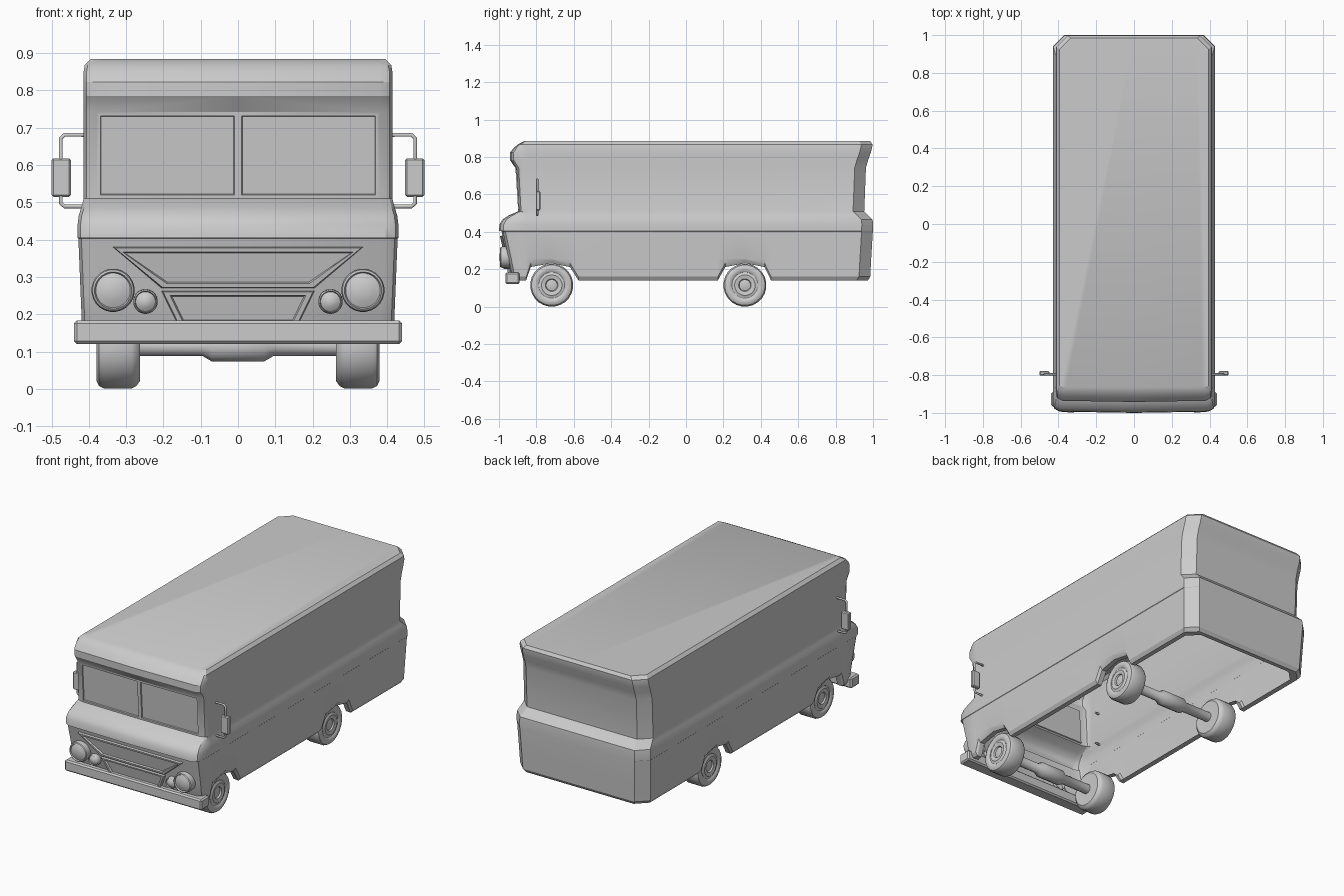
import bpy, bmesh, math
from mathutils import Vector

if "Cube" in bpy.data.objects:
    bpy.data.objects.remove(bpy.data.objects["Cube"])


def finish(bm, name, mirror=True, angle=32):
    bmesh.ops.remove_doubles(bm, verts=bm.verts, dist=1e-5)
    bmesh.ops.recalc_face_normals(bm, faces=bm.faces)
    me = bpy.data.meshes.new(name)
    bm.to_mesh(me)
    bm.free()
    ob = bpy.data.objects.new(name, me)
    bpy.context.collection.objects.link(ob)
    if mirror:
        ob.modifiers.new("mirror", 'MIRROR').use_clip = True
    bpy.ops.object.select_all(action='DESELECT')
    ob.select_set(True)
    bpy.context.view_layer.objects.active = ob
    bpy.ops.object.shade_smooth_by_angle(angle=math.radians(angle))
    return ob


def bridge(bm, rows, closed=False):
    rows = [[bm.verts.new(p) for p in r] for r in rows]
    faces = []
    for a, b in zip(rows, rows[1:]):
        n = len(a)
        faces.append([bm.faces.new((a[i], a[(i + 1) % n], b[(i + 1) % n], b[i]))
                      for i in range(n if closed else n - 1)])
    return rows, faces


def lathe(name, profile, centre, axis, n=24):
    """profile: (distance along axis, radius)"""
    bm = bmesh.new()
    cx, cy, cz = centre
    rows = []
    for t, r in profile:
        row = []
        for i in range(n):
            a = 2 * math.pi * (i + .5) / n
            u, v = r * math.cos(a), r * math.sin(a)
            row.append((cx + t, cy + u, cz + v) if axis == 'x' else (cx + u, cy - t, cz + v))
        rows.append(row)
    bridge(bm, rows, True)
    return finish(bm, name)


def box(name, lo, hi, bevel, mirror=True):
    bm = bmesh.new()
    bmesh.ops.create_cube(bm, size=1)
    lo, hi = Vector(lo), Vector(hi)
    for v in bm.verts:
        v.co = Vector([lo[i] + (v.co[i] + .5) * (hi[i] - lo[i]) for i in range(3)])
    bmesh.ops.bevel(bm, geom=bm.edges[:], offset=bevel, segments=1, affect='EDGES')
    return finish(bm, name, mirror)


# Body shell: rings of half the plan outline stacked from roof to skirt, open below
arch = {-.855: .14, -.83: .212, -.72: .232, -.62: .212, -.575: .14,
        .17: .14, .21: .212, .315: .232, .42: .212, .455: .14}


def ring(z, w, yf, yr, d, lift=None):
    pts = [(0, yf), (w - .035, yf + d * .15), (w - .008, yf + d * .5), (w, yf + d)]
    pts += [(w, y) for y in arch]
    pts += [(w, yr - .06), (w - .06, yr), (0, yr)]
    if lift is None:
        return [(x, y, z) for x, y in pts]
    return [(x, y, arch.get(y, .14) + lift) for x, y in pts]


levels = [  # height, half width, front, back, corner depth
    (.885, .394, -.865, .985, .008), (.868, .411, -.898, .997, .02),
    (.85, .414, -.92, .995, .03), (.823, .414, -.942, .988, .04),
    (.785, .414, -.942, .974, .04), (.742, .414, -.912, .962, .035),
    (.51, .414, -.897, .953, .03), (.487, .42, -.95, .975, .04),
    (.465, .427, -.982, .998, .045), (.44, .43, -.997, 1.0, .045),
    (.405, .43, -1.0, .999, .045), (.403, .428, -.986, .999, .04),
    (.255, .422, -.954, .99, .04)]
rows = [ring(*l) for l in levels]
rows += [ring(0, .418, -.936, .985, .04, .02),
         ring(0, .405, -.928, .972, .04, 0),
         ring(0, .375, -.916, .945, .04, .002)]
bm = bmesh.new()
vr, fr = bridge(bm, rows)
bm.faces.new(vr[0])
bmesh.ops.recalc_face_normals(bm, faces=bm.faces)
# Recessed windscreen pane
bmesh.ops.inset_individual(bm, faces=[fr[5][0]], thickness=.014, depth=0)
bmesh.ops.inset_individual(bm, faces=[fr[5][0]], thickness=.003, depth=-.006)
finish(bm, "van_body", angle=28)


# Grille frames lying on the sloped nose
def grille(name, top, bottom, z1, z0, rim):
    bm = bmesh.new()
    out = []
    for k, lift in ((0, 0), (0.15, .014), (.8, .014), (1, .003)):
        o = rim * k
        ring_pts = []
        for x, z in ((-top + 2 * o, z1 - o), (top - 2 * o, z1 - o),
                     (bottom - o, z0 + o), (-bottom + o, z0 + o)):
            y = -.986 + (.403 - z) * .216
            ring_pts.append((x, y - lift, z))
        out.append(ring_pts)
    vr, _ = bridge(bm, out, True)
    bm.faces.new(vr[-1])
    finish(bm, name, False, 20)


grille("upper_grille", .335, .205, .38, .27, .016)
grille("lower_grille", .205, .16, .262, .17, .014)

# Headlights and smaller indicator lamps
for name, x, z, r, t in (("headlight", .335, .264, .058, .99), ("indicator", .248, .234, .033, .974)):
    lathe(name, [(t - .05, r * .95), (t - .012, r), (t, r * .95), (t + .004, r * .86),
                 (t - .003, r * .8), (t + .004, r * .5), (t + .007, r * .25), (t + .008, 0)],
          (x, 0, z), 'y')

# Bumper
box("front_bumper", (-.44, -.965, .12), (.44, -.89, .183), .008, False)

# Wheels and axles
tyre = [(.265, 0), (.265, .06), (.263, .095), (.272, .108), (.285, .115), (.36, .115),
        (.373, .108), (.38, .094), (.379, .08), (.372, .07), (.372, .066),
        (.378, .055), (.374, .034), (.366, .03), (.37, .015), (.37, 0)]
for end, y in (("front", -.718), ("rear", .315)):
    lathe(end + "_wheel", tyre, (0, y, .115), 'x')
    lathe(end + "_axle", [(0, .043), (.07, .043), (.095, .028), (.27, .028)], (0, y, .115), 'x', 12)

# Door mirrors on tube brackets
box("mirror", (.448, -.803, .515), (.5, -.778, .618), .005)
for s in (1, -1):
    cu = bpy.data.curves.new("mirror_bracket", 'CURVE')
    cu.dimensions = '3D'
    cu.bevel_depth = .006
    cu.bevel_resolution = 1
    cu.use_fill_caps = True
    path = [(.39, .681), (.465, .681), (.475, .672), (.475, .498), (.465, .489), (.39, .489)]
    sp = cu.splines.new('POLY')
    sp.points.add(len(path) - 1)
    for p, (x, z) in zip(sp.points, path):
        p.co = (s * x, -.795, z, 1)
    bpy.context.collection.objects.link(bpy.data.objects.new("mirror_bracket", cu))
